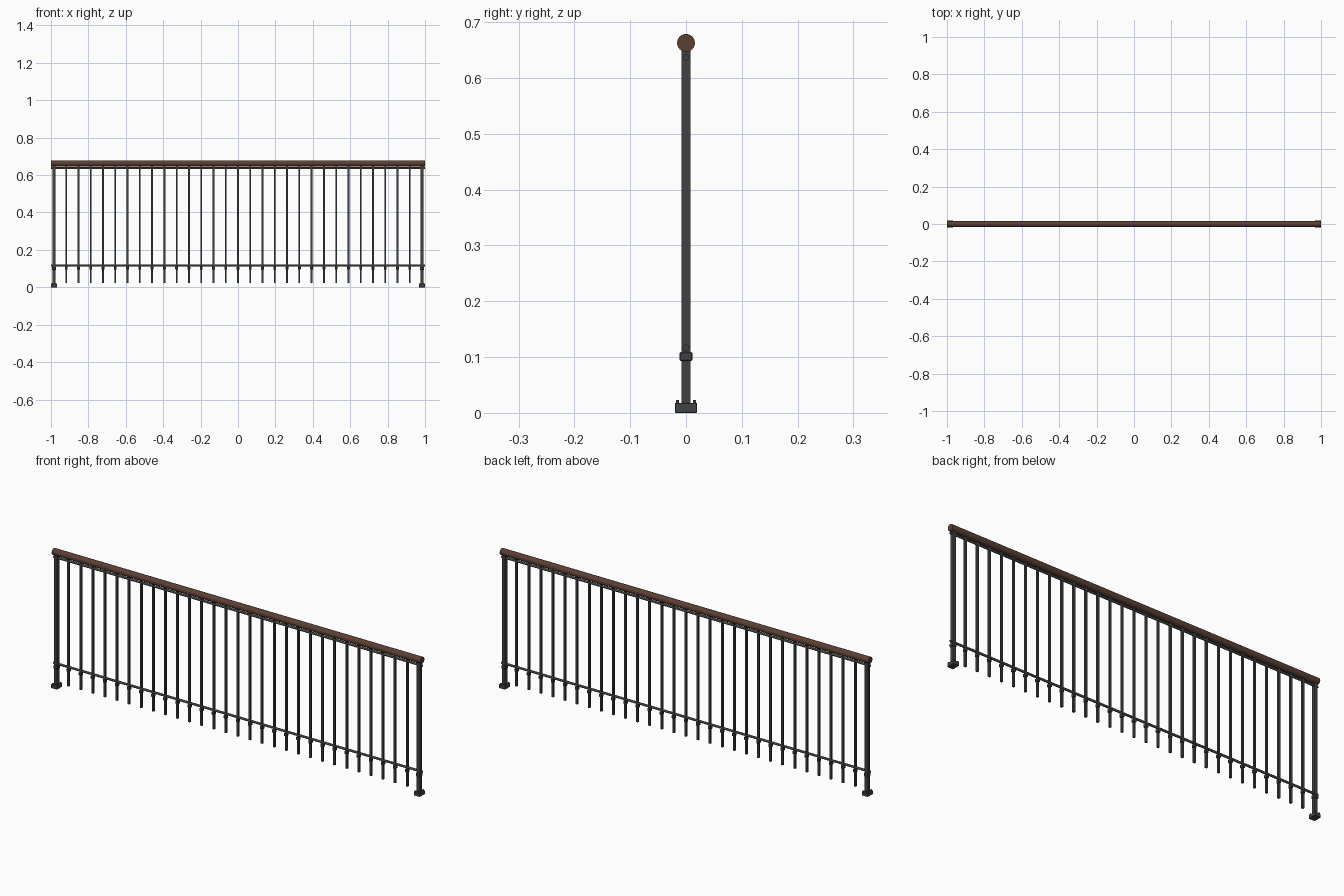
import bpy, math

if "Cube" in bpy.data.objects:
    bpy.data.objects.remove(bpy.data.objects["Cube"])


def material(name, rgb):
    m = bpy.data.materials.new(name)
    m.diffuse_color = (*rgb, 1)
    m.use_nodes = True
    m.node_tree.nodes["Principled BSDF"].inputs["Base Color"].default_value = m.diffuse_color
    return m


IRON = material("dark iron", (0.055, 0.055, 0.055))
WOOD = material("brown wood", (0.105, 0.05, 0.034))

POST_X = 0.984      # centre of the end posts
BAYS = 30           # gaps between the two posts


def box(name, x, y, z0, z1, wx, wy, bevel=0.0):
    bpy.ops.mesh.primitive_cube_add(size=1, location=(x, y, (z0 + z1) / 2))
    o = bpy.context.object
    o.name = name
    o.scale = (wx, wy, z1 - z0)
    bpy.ops.object.transform_apply(location=False, rotation=False, scale=True)
    o.data.materials.append(IRON)
    if bevel:
        b = o.modifiers.new("bevel", 'BEVEL')
        b.width = bevel
        b.segments = 1
    return o


def bar(name, z, radius, sides, mat):
    # horizontal round bar along the full length
    bpy.ops.mesh.primitive_cylinder_add(vertices=sides, radius=radius, depth=2.0,
                                        location=(0, 0, z),
                                        rotation=(0, math.pi / 2, 0))
    o = bpy.context.object
    o.name = name
    o.data.materials.append(mat)
    bpy.ops.object.shade_smooth_by_angle(angle=math.radians(40))


# horizontal members
bar("handrail", 0.663, 0.016, 24, WOOD)
bar("upper_rail", 0.637, 0.0055, 12, IRON)
bar("lower_rail", 0.117, 0.0055, 12, IRON)

# end posts with collar, base plate and bolts
for side, s in (("left", -1), ("right", 1)):
    x = s * POST_X
    box(side + "_post", x, 0, 0.017, 0.655, 0.017, 0.017)
    box(side + "_post_collar", x, 0, 0.093, 0.109, 0.023, 0.023, 0.002)
    box(side + "_base_plate", x, 0, 0, 0.018, 0.032, 0.04, 0.001)
    for i in (-1, 1):
        for j in (-1, 1):
            box(side + "_base_bolt", x + i * 0.011, j * 0.015,
                0.017, 0.023, 0.005, 0.005)

# evenly spaced balusters, each with a collar under the lower rail
for k in range(1, BAYS):
    x = -POST_X + 2 * POST_X * k / BAYS
    box("baluster", x, 0, 0.024, 0.655, 0.0095, 0.0095)
    box("baluster_collar", x, 0, 0.095, 0.111, 0.015, 0.017, 0.002)
